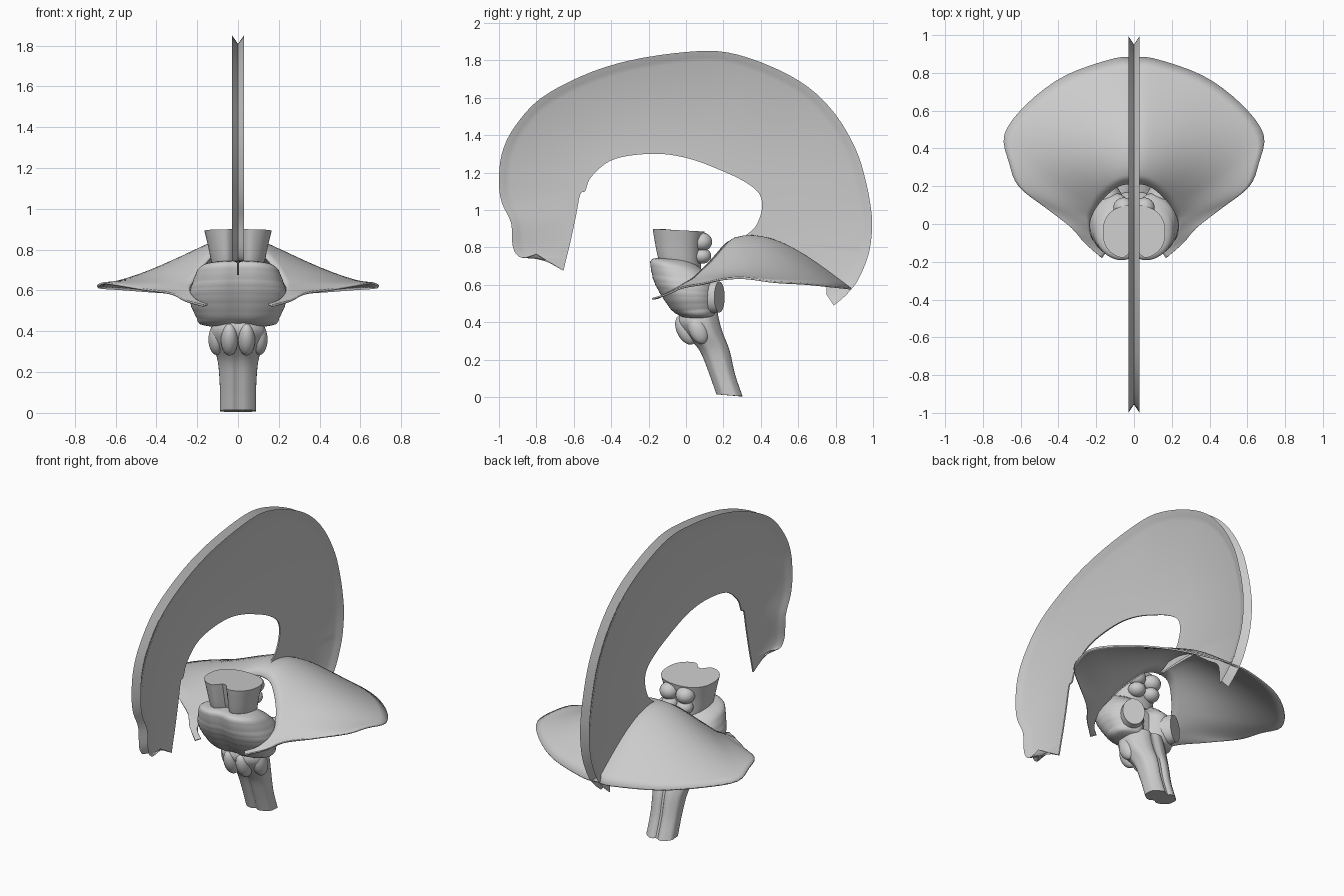
import bpy, bmesh, math
from mathutils import Vector, Matrix

if "Cube" in bpy.data.objects:
    bpy.data.objects.remove(bpy.data.objects["Cube"])

grey = bpy.data.materials.new("pale_grey")
grey.diffuse_color = (0.6, 0.6, 0.6, 1)
grey.use_nodes = True
grey.node_tree.nodes["Principled BSDF"].inputs["Base Color"].default_value = grey.diffuse_color


def smooth_rows(rows, n):
    """Catmull-Rom interpolation between tuples of numbers."""
    out = []
    for i in range(len(rows) - 1):
        p = [rows[max(i - 1, 0)], rows[i], rows[i + 1], rows[min(i + 2, len(rows) - 1)]]
        for k in range(n):
            t = k / n
            out.append([0.5 * (2 * b + (c - a) * t + (2 * a - 5 * b + 4 * c - d) * t * t
                               + (3 * b - a - 3 * c + d) * t ** 3) for a, b, c, d in zip(*p)])
    return out + [list(rows[-1])]


def finish(name, bm, angle=40):
    bmesh.ops.recalc_face_normals(bm, faces=bm.faces)
    me = bpy.data.meshes.new(name)
    bm.to_mesh(me)
    bm.free()
    me.materials.append(grey)
    me.shade_smooth()
    me.set_sharp_from_angle(angle=math.radians(angle))
    ob = bpy.data.objects.new(name, me)
    bpy.context.collection.objects.link(ob)
    return ob


def loft(name, rings, closed=True, caps=True, angle=40):
    """Skin a list of equally long point rings."""
    bm = bmesh.new()
    vs = [[bm.verts.new(p) for p in r] for r in rings]
    n = len(vs[0])
    for a, b in zip(vs, vs[1:]):
        for i in range(n if closed else n - 1):
            j = (i + 1) % n
            bm.faces.new((a[i], a[j], b[j], b[i]))
    if caps:
        bm.faces.new(vs[0])
        bm.faces.new(vs[-1])
    return finish(name, bm, angle)


def stem(name, rows, n=3, power=0.85, front=0.0, back=0.0, gw=0.03, ripple=0.0, lobes=0.0):
    """Rows: front z, front y, back z, back y, half width. Grooves run down the midline."""
    rings = []
    for k, (zf, yf, zb, yb, w) in enumerate(smooth_rows(rows, n)):
        ring = []
        for i in range(64):
            a = 2 * math.pi * (i + 0.5) / 64
            c, s = math.cos(a), math.sin(a)
            c = math.copysign(abs(c) ** power, c)
            s = math.copysign(abs(s) ** power, s)
            f = 1 + ripple * math.cos(k * math.pi / 1.5) - lobes * math.cos(8 * a)
            x = w * c * f
            g = math.exp(-(x / gw) ** 2)
            y = (yf + yb) / 2 + (yb - yf) / 2 * s * f
            y += front * g * max(-s, 0) - back * g * max(s, 0)
            t = (s + 1) / 2
            ring.append((x, y, zf + (zb - zf) * t))
        rings.append(ring)
    return loft(name, rings)


def blob(name, loc, size, tilt=0.0):
    bm = bmesh.new()
    bmesh.ops.create_uvsphere(bm, u_segments=24, v_segments=14, radius=1)
    m = Matrix.Translation(loc) @ Matrix.Rotation(tilt, 4, 'X') @ Matrix.Diagonal((*size, 1))
    bmesh.ops.transform(bm, matrix=m, verts=bm.verts)
    return finish(name, bm)


# Sickle-shaped sheet: outer y, z then inner y, z
sickle = [(-.80, .765, -.655, .675), (-.88, .745, -.64, .74), (-.925, .80, -.62, .82),
          (-.935, .93, -.59, .96), (-.985, 1.04, -.565, 1.085), (-1, 1.15, -.54, 1.1),
          (-.985, 1.30, -.515, 1.165), (-.92, 1.44, -.46, 1.225), (-.78, 1.595, -.40, 1.265),
          (-.55, 1.72, -.32, 1.288), (-.30, 1.80, -.2, 1.30), (0, 1.845, -.08, 1.295),
          (.22, 1.843, .05, 1.265), (.45, 1.77, .18, 1.215), (.65, 1.66, .28, 1.17),
          (.80, 1.51, .36, 1.12), (.91, 1.32, .40, 1.07), (.965, 1.14, .405, 1.0),
          (.99, 1.0, .37, .91), (.995, .92, .29, .845), (.99, .84, .22, .81),
          (.975, .76, .36, .85), (.95, .69, .5, .82), (.91, .61, .65, .71),
          (.85, .54, .74, .64), (.79, .49, .75, .55)]
rings = []
for oy, oz, iy, iz in smooth_rows(sickle, 4):
    o, i = Vector((0, oy, oz)), Vector((0, iy, iz))
    d = (i - o).normalized()
    # thin web, flared lips, groove along the rim
    half = [(i, .004), (o + d * .06, .006), (o + d * .035, .018), (o, .03)]
    right = [p + Vector((w, 0, 0)) for p, w in half]
    left = [p - Vector((w, 0, 0)) for p, w in reversed(half)]
    rings.append(right + [o + d * .045] + left)
loft("sickle_sheet", rings, angle=35)

# Tent-shaped sheet: inner x, y, z, outer x, y, z, bulge
tent = [(0, .215, .82, 0, .875, .58, .11), (.05, .21, .815, .1, .875, .58, .11),
        (.09, .195, .80, .36, .785, .59, .08), (.13, .165, .765, .56, .64, .605, .05),
        (.17, .125, .72, .685, .475, .615, .02), (.2, .085, .68, .66, .32, .635, 0),
        (.225, .04, .635, .61, .2, .63, 0), (.235, 0, .61, .47, .09, .605, 0),
        (.23, -.05, .58, .33, -.02, .585, 0), (.2, -.11, .55, .26, -.1, .55, 0),
        (.15, -.15, .53, .17, -.18, .525, 0)]
half = []
for ix, iy, iz, ox, oy, oz, b in smooth_rows(tent, 4):
    i, o = Vector((ix, iy, iz)), Vector((ox, oy, oz))
    half.append([i.lerp(o, k / 14) + Vector((0, 0, b * math.sin(math.pi * (k / 14) ** .75)))
                 for k in range(15)])
mirror = [[Vector((-p.x, p.y, p.z)) for p in r] for r in half[:0:-1]]
sheet = loft("tent_sheet", mirror + half, closed=False, caps=False, angle=60)
mod = sheet.modifiers.new("thickness", 'SOLIDIFY')
mod.thickness = .01
mod.offset = 0

# Upper stem with its flat cut top
stem("upper_stem", [(.66, -.13, .66, .08, .11), (.74, -.16, .73, .08, .13),
                    (.82, -.175, .80, .085, .145), (.90, -.187, .885, .10, .165)],
     front=.06, gw=.035)

# Four rounded bumps behind the upper stem
for side in (-1, 1):
    blob("upper_bump", (side * .055, .085, .83), (.055, .055, .05))
    blob("lower_bump", (side * .05, .085, .755), (.05, .05, .042))

# Banded bulge, wide in the middle
stem("banded_bulge", [(.745, -.12, .73, .03, .12), (.735, -.195, .68, .10, .19),
                      (.66, -.19, .62, .165, .222), (.60, -.17, .57, .17, .237),
                      (.53, -.13, .53, .17, .232), (.46, -.08, .48, .17, .205),
                      (.43, -.03, .44, .16, .185), (.42, 0, .42, .13, .11)],
     n=5, front=.02, back=.07, gw=.05, ripple=.006)

# Cut stubs facing backwards
for side in (-1, 1):
    bm = bmesh.new()
    bmesh.ops.create_cone(bm, cap_ends=True, segments=32, radius1=.085, radius2=.075, depth=.12)
    m = (Matrix.Translation((side * .125, .125, .535)) @ Matrix.Rotation(side * -.45, 4, 'Z')
         @ Matrix.Rotation(-math.pi / 2, 4, 'X') @ Matrix.Diagonal((.85, 1.1, 1, 1)))
    bmesh.ops.transform(bm, matrix=m, verts=bm.verts)
    finish("cut_stub", bm)

# Lower stem, leaning back towards its cut foot
stem("lower_stem", [(.46, -.03, .46, .17, .12), (.40, -.045, .41, .18, .135),
                    (.33, 0, .34, .20, .125), (.25, .07, .25, .235, .10),
                    (.13, .12, .12, .265, .09), (.015, .16, .004, .305, .09)],
     n=4, front=.015, back=.02, gw=.015, lobes=.012)

# Long swellings on the front and sides of the lower stem
for side in (-1, 1):
    blob("front_swelling", (side * .042, .0, .36), (.042, .05, .085), .45)
    blob("side_swelling", (side * .105, .065, .36), (.04, .05, .08), .4)
